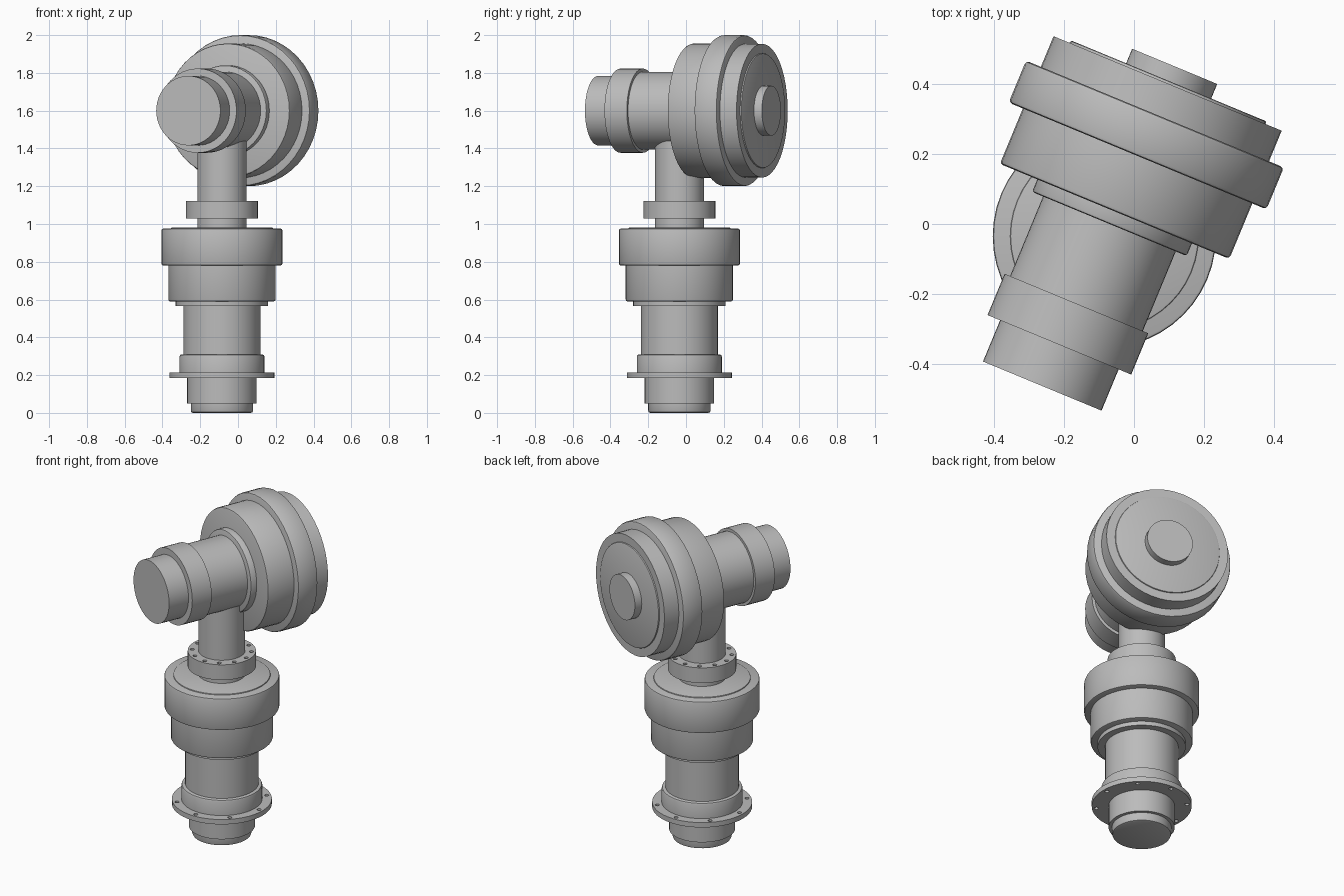
import bpy, bmesh, math
from mathutils import Matrix, Vector

cube = bpy.data.objects.get("Cube")
if cube:
    bpy.data.objects.remove(cube, do_unlink=True)

SIDES = 48
grey = bpy.data.materials.new("machine grey")
grey.use_nodes = True
colour = (0.5, 0.5, 0.5, 1)
grey.diffuse_color = colour
grey.node_tree.nodes["Principled BSDF"].inputs["Base Color"].default_value = colour

# Both arms meet where the column axis crosses the drive axis
column = Matrix.Translation((-0.085, -0.035, 0))
drive = (Matrix.Translation((-0.085, -0.035, 1.6))
         @ Matrix.Rotation(math.radians(-22.5), 4, "Z")
         @ Matrix.Rotation(math.radians(-90), 4, "X"))


def finish(obj):
    bpy.ops.object.select_all(action="DESELECT")
    obj.select_set(True)
    bpy.context.view_layer.objects.active = obj
    bpy.ops.object.shade_smooth_by_angle(angle=math.radians(30))


def disc(name, frame, low, high, radius, bevel_low=0, bevel_high=0):
    """Solid disc along the frame's z axis with optional rim bevels."""
    bm = bmesh.new()
    bmesh.ops.create_cone(bm, cap_ends=True, segments=SIDES, radius1=radius,
                          radius2=radius, depth=high - low,
                          matrix=Matrix.Translation((0, 0, (low + high) / 2)))
    for level, size in ((low, bevel_low), (high, bevel_high)):
        if size:
            rim = [e for e in bm.edges
                   if all(abs(v.co.z - level) < 1e-4 for v in e.verts)]
            bmesh.ops.bevel(bm, geom=rim, offset=size, segments=2,
                            profile=0.5, affect="EDGES")
    mesh = bpy.data.meshes.new(name)
    bm.to_mesh(mesh)
    bm.free()
    mesh.materials.append(grey)
    obj = bpy.data.objects.new(name, mesh)
    obj.matrix_world = frame
    bpy.context.collection.objects.link(obj)
    finish(obj)
    return obj


def drill(obj, low, high, circle, radius, count):
    """Cut a ring of bolt holes, then drop the cutter."""
    bm = bmesh.new()
    for i in range(count):
        spot = Matrix.Rotation(math.tau * i / count, 4, "Z") @ Vector((circle, 0, (low + high) / 2))
        bmesh.ops.create_cone(bm, cap_ends=True, segments=12, radius1=radius,
                              radius2=radius, depth=high - low,
                              matrix=Matrix.Translation(spot))
    mesh = bpy.data.meshes.new("hole_cutter")
    bm.to_mesh(mesh)
    bm.free()
    mesh.materials.append(grey)
    cutter = bpy.data.objects.new("hole_cutter", mesh)
    cutter.matrix_world = obj.matrix_world
    cutter.hide_render = True
    bpy.context.collection.objects.link(cutter)
    mod = obj.modifiers.new("holes", "BOOLEAN")
    mod.operation = "DIFFERENCE"
    mod.solver = "EXACT"
    mod.object = cutter
    bpy.context.view_layer.update()
    graph = bpy.context.evaluated_depsgraph_get()
    cut = bpy.data.meshes.new_from_object(obj.evaluated_get(graph))
    obj.modifiers.remove(mod)
    obj.data = cut
    bpy.data.objects.remove(cutter, do_unlink=True)
    finish(obj)


# Upright column, from the floor up
disc("foot_cap", column, 0, 0.06, 0.165, 0.012)
disc("foot_base", column, 0.05, 0.19, 0.184)
flange = disc("mounting_flange", column, 0.185, 0.215, 0.278)
drill(flange, 0.15, 0.25, 0.253, 0.012, 8)
disc("lower_collar", column, 0.21, 0.31, 0.225, 0, 0.012)
disc("lower_body", column, 0.3, 0.57, 0.204)
disc("body_ring", column, 0.565, 0.6, 0.245)
disc("lower_drum", column, 0.59, 0.785, 0.284, 0.01)
disc("upper_drum", column, 0.78, 0.975, 0.32, 0.01, 0.008)
disc("drum_lid", column, 0.97, 0.981, 0.27, 0, 0.005)
disc("column_neck", column, 0.975, 1.6, 0.13)
coupling = disc("coupling_ring", column, 1.03, 1.123, 0.19)
drill(coupling, 1.09, 1.15, 0.165, 0.012, 12)

# Horizontal drive, from the front end to the back
disc("drive_end", drive, -0.465, -0.33, 0.184)
disc("drive_collar", drive, -0.337, -0.209, 0.223)
disc("drive_body", drive, -0.22, 0.05, 0.206)
disc("drive_ring", drive, 0.038, 0.09, 0.24, 0.008)
disc("front_drum", drive, 0.077, 0.255, 0.356, 0.01)
disc("middle_drum", drive, 0.249, 0.379, 0.4, 0.01, 0.01)
disc("rear_drum", drive, 0.37, 0.474, 0.354)
disc("rear_lid", drive, 0.47, 0.482, 0.304, 0, 0.006)
disc("output_stub", drive, 0.475, 0.527, 0.132)
